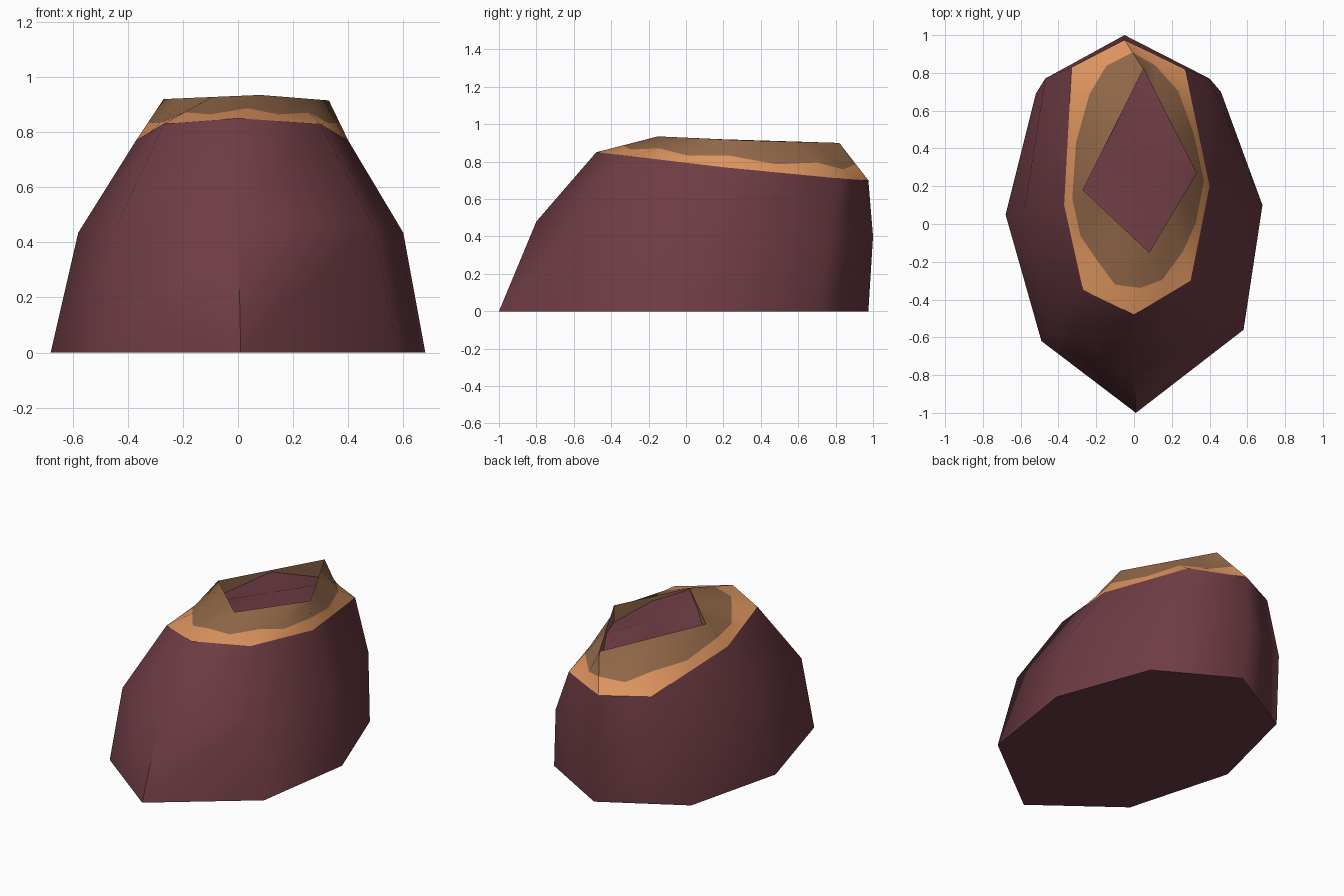
import bpy, math
from mathutils import Vector

if "Cube" in bpy.data.objects:
    bpy.data.objects.remove(bpy.data.objects["Cube"])


def material(name, rgb):
    m = bpy.data.materials.new(name)
    m.diffuse_color = (*rgb, 1)
    m.use_nodes = True
    m.node_tree.nodes["Principled BSDF"].inputs["Base Color"].default_value = m.diffuse_color
    return m


maroon = material("maroon rock", (0.155, 0.045, 0.058))
orange = material("orange layer", (0.73, 0.30, 0.115))
brown = material("brown layer", (0.29, 0.14, 0.067))


def loft(name, rings, mats, band_mats, angle, bottom=False, peak=None):
    """Skin between rings of equal length, one material index per band."""
    n = len(rings[0])
    verts = [v for r in rings for v in r]
    faces, idx = [], []
    for b in range(len(rings) - 1):
        for i in range(n):
            j = (i + 1) % n
            faces.append((b * n + i, b * n + j, (b + 1) * n + j, (b + 1) * n + i))
            idx.append(band_mats[b])
    if bottom:
        faces.append(tuple(reversed(range(n))))
        idx.append(0)
    if peak:
        verts.append(peak)
        top = (len(rings) - 1) * n
        for i in range(n):
            faces.append((top + i, top + (i + 1) % n, len(verts) - 1))
            idx.append(0)
    me = bpy.data.meshes.new(name)
    me.from_pydata([tuple(v) for v in verts], [], faces)
    for m in mats:
        me.materials.append(m)
    for p, k in zip(me.polygons, idx):
        p.material_index = k
    ob = bpy.data.objects.new(name, me)
    bpy.context.collection.objects.link(ob)
    bpy.ops.object.select_all(action='DESELECT')
    ob.select_set(True)
    bpy.context.view_layer.objects.active = ob
    bpy.ops.object.shade_smooth_by_angle(angle=math.radians(angle))
    return ob


def with_midpoints(ring):
    out = []
    for i, v in enumerate(ring):
        out += [v, (v + ring[(i + 1) % len(ring)]) / 2]
    return out


# Cross-sections, counter-clockwise from the front
base = [Vector((x, y, 0)) for x, y in (
    (0.01, -1), (0.58, -0.56), (0.68, 0.10), (0.46, 0.70),
    (-0.02, 0.975), (-0.52, 0.69), (-0.68, 0.05), (-0.49, -0.62))]
waist = [Vector(v) for v in (
    (0, -0.80, 0.48), (0.49, -0.49, 0.46), (0.60, 0.12, 0.435), (0.40, 0.77, 0.41),
    (-0.05, 1.0, 0.40), (-0.47, 0.77, 0.41), (-0.58, 0.08, 0.435), (-0.44, -0.56, 0.46))]
shoulder = [Vector(v) for v in (
    (0, -0.48, 0.85), (0.30, -0.30, 0.83), (0.40, 0.20, 0.77), (0.27, 0.82, 0.71),
    (-0.05, 0.975, 0.70), (-0.33, 0.83, 0.71), (-0.37, 0.10, 0.77), (-0.27, -0.35, 0.83))]
diamond = [Vector(v) for v in (
    (0.08, -0.15, 0.935), (0.33, 0.27, 0.915), (0.05, 0.82, 0.90), (-0.27, 0.18, 0.92))]

# Rock body
loft("rock_body", [base, waist, shoulder], [maroon], [0, 0], 60, bottom=True)

# Layered cap: orange band, brown band, and the lip inside the diamond opening
outer = with_midpoints(shoulder)
rim8 = with_midpoints(diamond)
rim = with_midpoints(rim8)
split = [(0.43, 0.27)[i % 2] for i in range(16)]
layer = [a.lerp(b, t) for a, b, t in zip(outer, rim, split)]
drop8 = [0.01, 0.03, 0.11, 0.03, 0.12, 0.012, 0.10, 0.02]
lid8 = [v - Vector((0, 0, d)) for v, d in zip(rim8, drop8)]
lid = with_midpoints(lid8)
loft("layered_cap", [outer, layer, rim, lid], [orange, brown], [0, 1, 1], 40)

# Sunken rock top showing through the opening
loft("sunken_top", [lid8], [maroon], [], 40, peak=Vector((0.05, 0.27, 0.895)))
